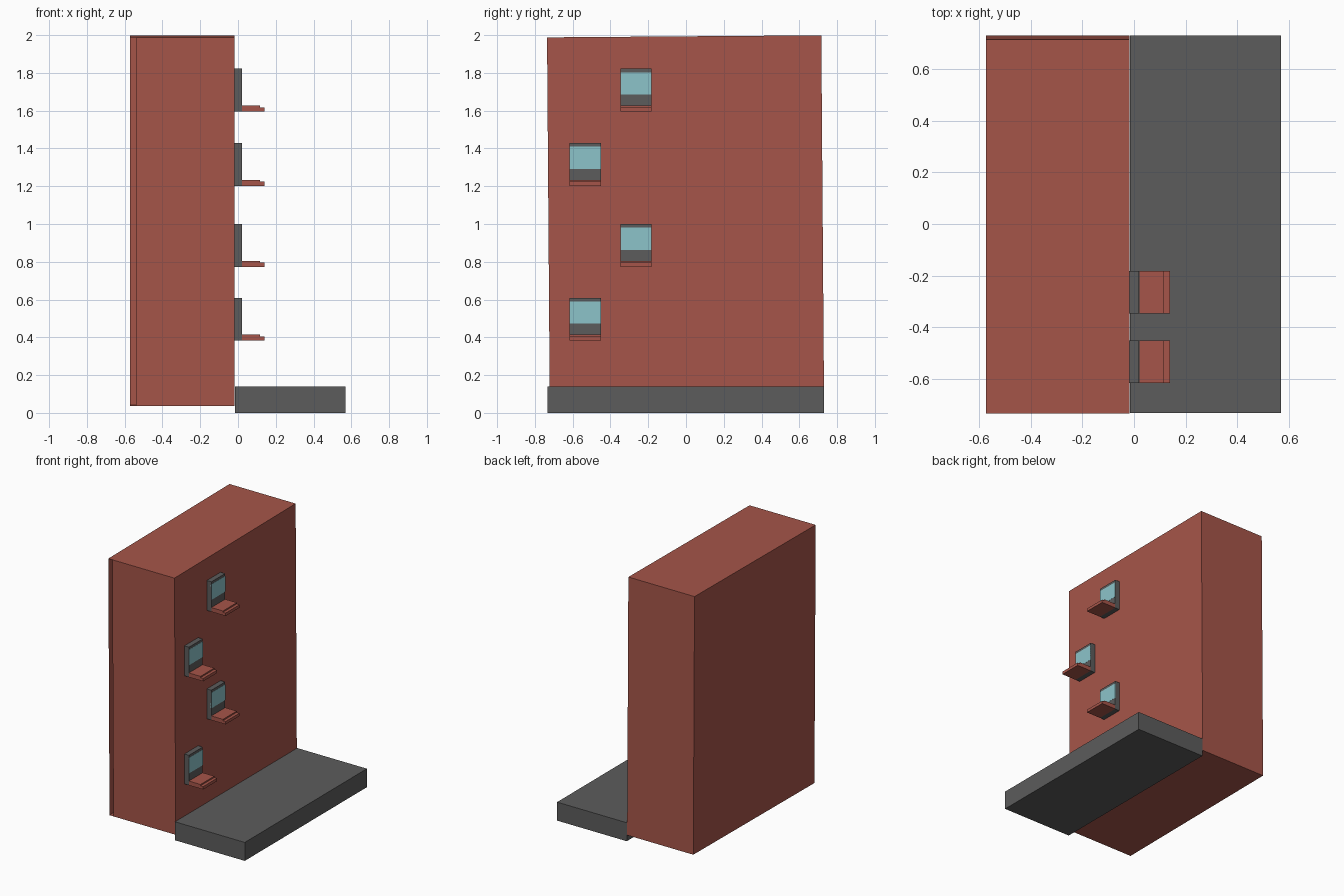
import bpy, bmesh

if "Cube" in bpy.data.objects:
    bpy.data.objects.remove(bpy.data.objects["Cube"])

def material(name, rgb):
    m = bpy.data.materials.new(name)
    m.diffuse_color = (*rgb, 1)
    m.use_nodes = True
    m.node_tree.nodes["Principled BSDF"].inputs["Base Color"].default_value = m.diffuse_color
    return m

BRICK = material("brick red", (0.38, 0.091, 0.067))
GREY = material("dark grey", (0.107, 0.107, 0.107))
GLASS = material("pale blue glass", (0.262, 0.552, 0.591))

def finish(name, bm, mat):
    mesh = bpy.data.meshes.new(name)
    bm.to_mesh(mesh)
    bm.free()
    mesh.materials.append(mat)
    ob = bpy.data.objects.new(name, mesh)
    bpy.context.collection.objects.link(ob)
    return ob

def box_mesh(x, y, z):
    bm = bmesh.new()
    bmesh.ops.create_cube(bm, size=1)
    for v in bm.verts:
        v.co = [r[0] if c < 0 else r[1] for c, r in zip(v.co, (x, y, z))]
    return bm

def box(name, x, y, z, mat):
    return finish(name, box_mesh(x, y, z), mat)

# Hollow wall block, leaning slightly, with an open slit at its front left corner
LEFT, RIGHT = -0.573, -0.018
bm = box_mesh((LEFT, RIGHT), (-0.721, 0.731), (0.036, 1.988))
bm.normal_update()
front = [f for f in bm.faces if f.normal.y < -0.9]
bmesh.ops.delete(bm, geom=front, context='FACES_ONLY')
bottom, top = [[v for v in bm.verts if v.co.y < 0 and (v.co.z > 1) == up] for up in (False, True)]
corners = []
for pair in (bottom, top):
    left, right = sorted(pair, key=lambda v: v.co.x)
    corners.append((bm.verts.new((-0.54, left.co.y, left.co.z)), right))
(b_in, b_out), (t_in, t_out) = corners
bm.faces.new((b_in, b_out, t_out, t_in))
for v in bm.verts:
    y, z = v.co.y, v.co.z
    v.co.y -= 0.0075 * (z - 0.036)
    v.co.z += 0.0075 * (y + 0.721)
finish("wall_block", bm, BRICK)

# Pavement slab
box("pavement", (-0.015, 0.57), (-0.733, 0.731), (0, 0.14), GREY)

# Windows: frame, glass plate and stepped sill
def window(tag, yc, z0):
    y = (yc - 0.083, yc + 0.083)
    box(f"window_frame_{tag}", (-0.019, 0.02), y, (z0, z0 + 0.227), GREY)
    box(f"window_glass_{tag}", (0.015, 0.021), y, (z0 + 0.09, z0 + 0.208), GLASS)
    profile = [(0.02, 0), (0.14, 0), (0.14, 0.022), (0.117, 0.022), (0.117, 0.032), (0.02, 0.032)]
    bm = bmesh.new()
    face = bm.faces.new([bm.verts.new((px, y[0], z0 + pz)) for px, pz in profile])
    ext = bmesh.ops.extrude_face_region(bm, geom=[face], use_keep_orig=True)
    for v in ext["geom"]:
        if isinstance(v, bmesh.types.BMVert):
            v.co.y = y[1]
    bmesh.ops.recalc_face_normals(bm, faces=bm.faces)
    finish(f"window_sill_{tag}", bm, BRICK)

for i, (yc, z0) in enumerate([(-0.534, 0.382), (-0.265, 0.773), (-0.534, 1.202), (-0.265, 1.595)]):
    window(i + 1, yc, z0)
